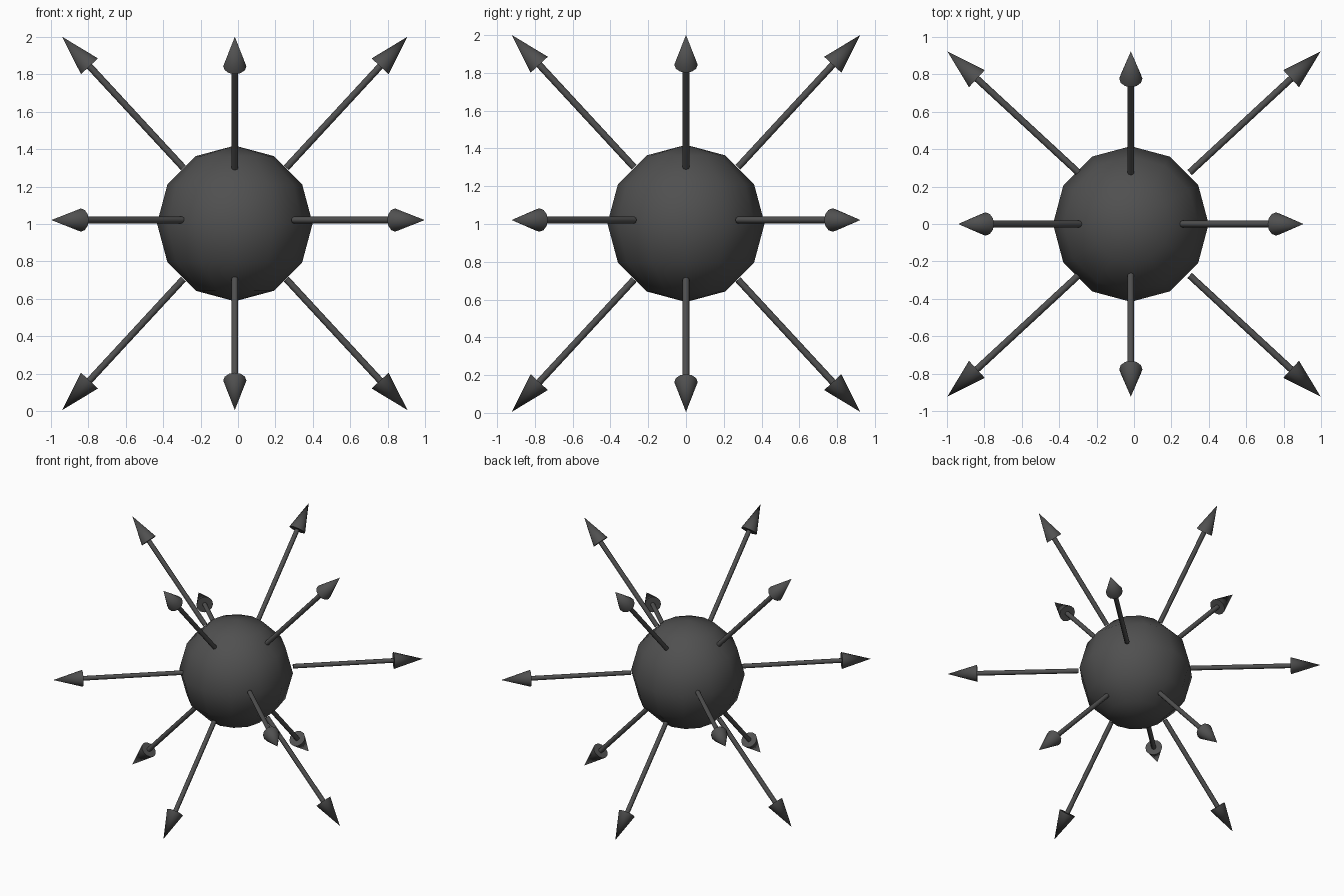
import bpy, math
from mathutils import Vector

if "Cube" in bpy.data.objects:
    bpy.data.objects.remove(bpy.data.objects["Cube"])

grey = bpy.data.materials.new("dark grey")
grey.diffuse_color = (0.08, 0.08, 0.08, 1)
grey.use_nodes = True
grey.node_tree.nodes["Principled BSDF"].inputs["Base Color"].default_value = grey.diffuse_color


def finish(ob, name, angle):
    ob.name = name
    ob.data.materials.append(grey)
    bpy.ops.object.shade_smooth_by_angle(angle=math.radians(angle))


def arrow(name, centre, tip):
    """Arrow pointing radially from centre; it starts at the ball's surface."""
    centre, tip = Vector(centre), Vector(tip)
    d = (tip - centre).normalized()
    rot = d.to_track_quat('Z', 'Y').to_euler()
    start, neck = centre + d * 0.405, tip - d * HEAD
    bpy.ops.mesh.primitive_cylinder_add(
        vertices=8, radius=0.018, depth=(neck - start).length,
        location=(start + neck) / 2, rotation=rot)
    finish(bpy.context.object, name + "_shaft", 50)
    bpy.ops.mesh.primitive_cone_add(
        vertices=12, radius1=0.062, radius2=0, depth=HEAD,
        location=(neck + tip) / 2, rotation=rot)
    finish(bpy.context.object, name + "_head", 50)


HEAD = 0.215           # arrow head length
MAJ, MIN = 0.998, 0.923   # tip offsets along the two axes of each group
CX, CZ, HZ = -0.017, 1.003, 1.021

# Central ball
bpy.ops.mesh.primitive_uv_sphere_add(segments=12, ring_count=6, radius=0.416,
                                     location=(CX, 0, CZ))
finish(bpy.context.object, "ball", 60)

# Three groups of four arrows, one in each axis plane
for i, a in enumerate((-1, 1)):
    for j, b in enumerate((-1, 1)):
        n = str(2 * i + j + 1)
        arrow("level_arrow_" + n, (0, 0, HZ), (a * MAJ, b * MIN, HZ))
        arrow("side_arrow_" + n, (CX, 0, CZ), (CX + a * MIN, 0, CZ + b * MAJ))
        arrow("depth_arrow_" + n, (CX, 0, CZ), (CX, a * MIN, CZ + b * MAJ))
